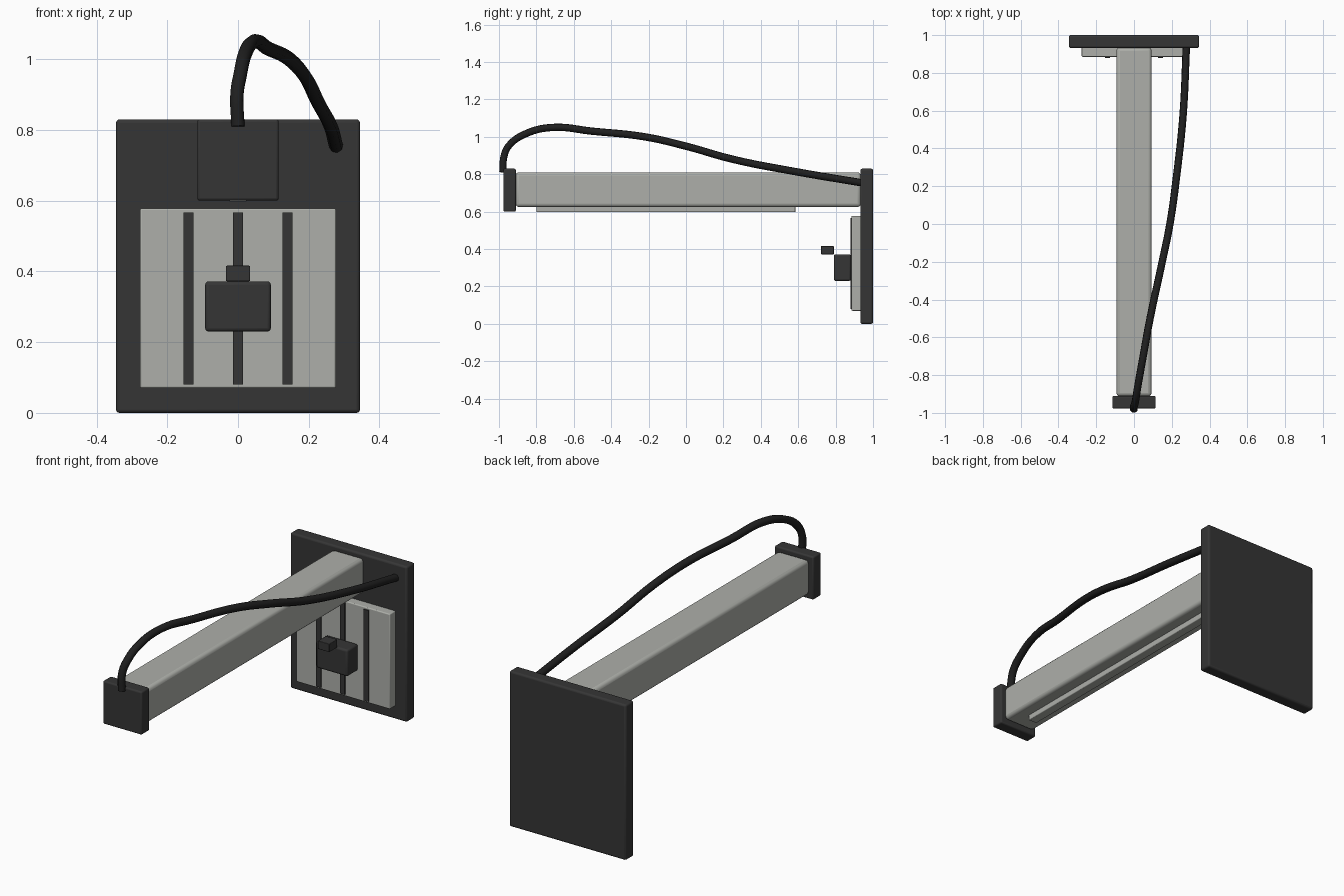
import bpy
from mathutils import Vector

cube = bpy.data.objects.get("Cube")
if cube:
    bpy.data.objects.remove(cube, do_unlink=True)


def material(name, rgb):
    m = bpy.data.materials.new(name)
    m.use_nodes = True
    m.diffuse_color = (*rgb, 1)
    m.node_tree.nodes["Principled BSDF"].inputs["Base Color"].default_value = (*rgb, 1)
    return m


charcoal = material("charcoal", (0.036, 0.036, 0.036))
pale_grey = material("pale grey", (0.42, 0.43, 0.40))
black = material("cable black", (0.014, 0.014, 0.014))


def box(name, lo, hi, mat, bevel=0.0):
    """Bevelled box spanning two opposite corners."""
    lo, hi = Vector(lo), Vector(hi)
    bpy.ops.mesh.primitive_cube_add(size=1, location=(lo + hi) / 2)
    ob = bpy.context.object
    ob.name = name
    ob.scale = hi - lo
    bpy.ops.object.transform_apply(location=False, rotation=False, scale=True)
    ob.data.materials.append(mat)
    if bevel:
        mod = ob.modifiers.new("rounded edges", 'BEVEL')
        mod.width = bevel
        mod.segments = 3
        bpy.ops.object.shade_smooth_by_angle()
    return ob


# Wall plate and control panel
box("wall_plate", (-0.345, 0.932, 0), (0.345, 1, 0.83), charcoal, 0.01)
box("control_panel", (-0.277, 0.885, 0.07), (0.277, 0.94, 0.578), pale_grey, 0.005)

# Slots down the panel
for side, x in (("right", -0.14), ("middle", 0), ("left", 0.14)):
    box("panel_slot_" + side, (x - 0.014, 0.879, 0.08), (x + 0.014, 0.888, 0.567), charcoal)

# Switch body and the small button in front of it
box("switch_body", (-0.093, 0.79, 0.23), (0.093, 0.882, 0.372), charcoal, 0.01)
box("switch_button", (-0.034, 0.722, 0.372), (0.034, 0.79, 0.416), charcoal, 0.003)

# Horizontal arm with end cap and light strip beneath
box("arm", (-0.093, -0.912, 0.625), (0.093, 0.935, 0.81), pale_grey, 0.018)
box("end_cap", (-0.115, -0.977, 0.6), (0.115, -0.91, 0.83), charcoal, 0.008)
box("light_strip", (-0.025, -0.8, 0.597), (0.025, 0.585, 0.63), pale_grey, 0.004)

# Cable looping from the end cap back to the wall plate
path = [(0, -0.98, 0.81), (-0.003, -0.972, 0.9), (0.006, -0.945, 0.955),
        (0.02, -0.86, 1.015), (0.045, -0.72, 1.05), (0.085, -0.5, 1.03),
        (0.145, -0.22, 1.0), (0.19, 0, 0.95), (0.225, 0.25, 0.88),
        (0.26, 0.58, 0.815), (0.277, 0.935, 0.755)]
curve = bpy.data.curves.new("cable", 'CURVE')
curve.dimensions = '3D'
curve.resolution_u = 6
curve.bevel_depth = 0.02
curve.bevel_resolution = 2
curve.use_fill_caps = True
spline = curve.splines.new('BEZIER')
spline.bezier_points.add(len(path) - 1)
for point, co in zip(spline.bezier_points, path):
    point.co = co
    point.handle_left_type = point.handle_right_type = 'AUTO'
curve.materials.append(black)
cable = bpy.data.objects.new("cable", curve)
bpy.context.collection.objects.link(cable)
